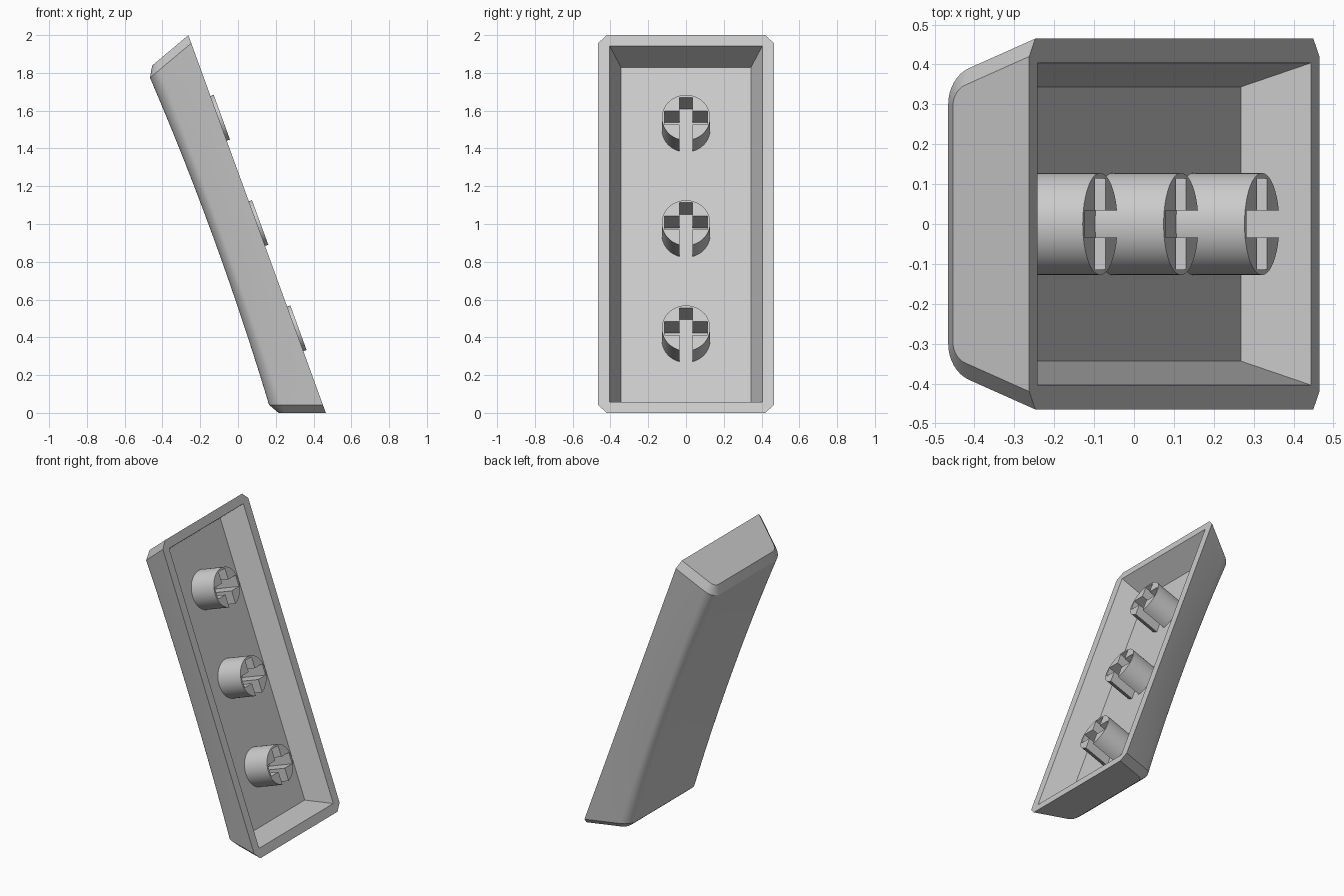
import bpy, bmesh, math
from mathutils import Matrix, Vector

if "Cube" in bpy.data.objects:
    bpy.data.objects.remove(bpy.data.objects["Cube"], do_unlink=True)

TILT = math.radians(20)
TAPER = math.tan(TILT)
LENGTH, HALF_W, TOP, CHAMFER = 2.128, 0.465, 0.268, 0.045
FLOOR, RIM, SAG = 0.165, 0.061, 0.026

grey = bpy.data.materials.new("plain grey")
grey.use_nodes = True
grey.diffuse_color = (0.6, 0.6, 0.6, 1)
grey.node_tree.nodes["Principled BSDF"].inputs["Base Color"].default_value = (0.6, 0.6, 0.6, 1)

# Local axes: x along the length, y across, z from the open side to the outer top
c, s = math.cos(TILT), math.sin(TILT)
FRAME = Matrix(((-s, 0, -c, HALF_W), (0, 1, 0, 0), (c, 0, -s, 0), (0, 0, 0, 1)))


def finish(bm, name):
    bmesh.ops.recalc_face_normals(bm, faces=bm.faces[:])
    bm.transform(FRAME)
    mesh = bpy.data.meshes.new(name)
    bm.to_mesh(mesh)
    bm.free()
    mesh.materials.append(grey)
    obj = bpy.data.objects.new(name, mesh)
    bpy.context.collection.objects.link(obj)
    bpy.ops.object.select_all(action='DESELECT')
    obj.select_set(True)
    bpy.context.view_layer.objects.active = obj
    bpy.ops.object.shade_smooth_by_angle(angle=math.radians(30))


def profile(half, top, tangent, steps=8):
    """Cross-section (y, depth) with tapered sides and rounded top edges."""
    turn = math.pi / 2 - TILT
    r = tangent / math.tan(turn / 2)
    cy, cd = half - TAPER * top - tangent, top - r
    right = [(half, 0)]
    for i in range(steps + 1):
        a = TILT + turn * i / steps
        right.append((cy + r * math.cos(a), cd + r * math.sin(a)))
    return right + [(-y, d) for y, d in reversed(right)]


# Shell: lofted sections, with chamfered ends and a lengthwise dish on top
bm = bmesh.new()
end = profile(HALF_W - CHAMFER, TOP - 0.033, 0.04)
body = profile(HALF_W, TOP, 0.068)
rows = [[bm.verts.new((TAPER * d, y, d)) for y, d in end]]
STATIONS = 24
for k in range(STATIONS + 1):
    t = k / STATIONS
    row = []
    for y, d in body:
        start = CHAMFER + TAPER * d
        dip = SAG * 4 * t * (1 - t) * (d / TOP) ** 3
        row.append(bm.verts.new((start + (LENGTH - 2 * start) * t, y, d - dip)))
    rows.append(row)
rows.append([bm.verts.new((LENGTH - TAPER * d, y, d)) for y, d in end])
for a, b in zip(rows, rows[1:]):
    for i in range(len(a) - 1):
        bm.faces.new((a[i], a[i + 1], b[i + 1], b[i]))
bm.faces.new(rows[0])
bm.faces.new(rows[-1])
outer_edges = [e for e in bm.edges if e.is_boundary]

# Hollow: tapered walls and a flat floor
def rectangle(depth):
    m = RIM + TAPER * depth
    w = HALF_W - m
    return [bm.verts.new((x, y, depth)) for x, y in
            ((m, -w), (LENGTH - m, -w), (LENGTH - m, w), (m, w))]


mouth, floor = rectangle(0), rectangle(FLOOR)
for i in range(4):
    j = (i + 1) % 4
    bm.faces.new((mouth[i], mouth[j], floor[j], floor[i]))
bm.faces.new(floor)
mouth_edges = [bm.edges.get((mouth[i], mouth[(i + 1) % 4])) for i in range(4)]
# Flat rim between the outer wall and the hollow
bmesh.ops.triangle_fill(bm, edges=outer_edges + mouth_edges, use_beauty=True,
                        normal=Vector((0, 0, -1)))
finish(bm, "cap_shell")

# Stems: round posts with a cross slot that opens towards the lower end
R, ARM, SLOT_Y, SLOT_X, HEIGHT = 0.128, 0.114, 0.034, 0.038, 0.018
gap = math.asin(SLOT_Y / R)
half_cross = [(-SLOT_X, SLOT_Y), (-SLOT_X, ARM), (SLOT_X, ARM), (SLOT_X, SLOT_Y), (ARM, SLOT_Y)]
cross = half_cross + [(x, -y) for x, y in reversed(half_cross)]
for n, name in enumerate(("lower_stem", "middle_stem", "upper_stem")):
    bm = bmesh.new()
    centre = LENGTH / 2 + (n - 1) * 0.593
    outline = []
    for i in range(41):
        a = -math.pi + gap + (2 * math.pi - 2 * gap) * i / 40
        outline.append((R * math.cos(a), R * math.sin(a)))
    outline += cross
    face = bm.faces.new([bm.verts.new((centre + x, y, -HEIGHT)) for x, y in outline])
    new = bmesh.ops.extrude_face_region(bm, geom=[face])["geom"]
    verts = [v for v in new if isinstance(v, bmesh.types.BMVert)]
    bmesh.ops.translate(bm, verts=verts, vec=(0, 0, FLOOR + HEIGHT + 0.002))
    finish(bm, name)
